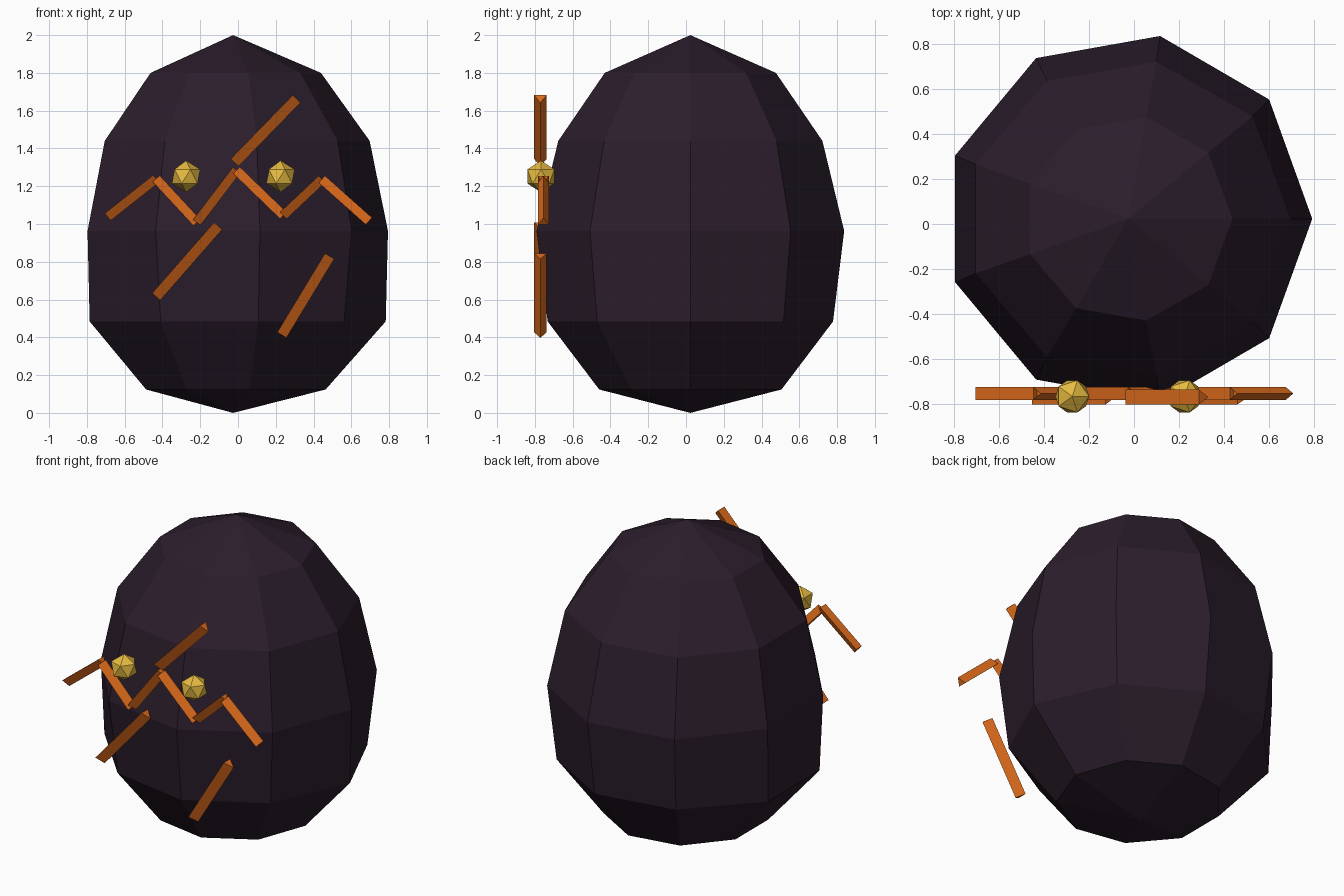
import bpy, bmesh, math
from mathutils import Vector, Matrix

if "Cube" in bpy.data.objects:
    bpy.data.objects.remove(bpy.data.objects["Cube"])


def material(name, rgb):
    m = bpy.data.materials.new(name)
    m.diffuse_color = (*rgb, 1.0)
    m.use_nodes = True
    m.node_tree.nodes["Principled BSDF"].inputs["Base Color"].default_value = m.diffuse_color
    return m


SHELL = material("dark_plum", (0.024, 0.0125, 0.025))
ORANGE = material("burnt_orange", (0.74, 0.15, 0.0115))
GOLD = material("gold", (0.80, 0.50, 0.053))


def finish(bm, name, mat):
    bmesh.ops.recalc_face_normals(bm, faces=bm.faces[:])
    me = bpy.data.meshes.new(name)
    bm.to_mesh(me)
    bm.free()
    me.materials.append(mat)
    ob = bpy.data.objects.new(name, me)
    bpy.context.collection.objects.link(ob)
    return ob


# Egg-shaped shell: nine-sided rings (height, x radius, y radius), pointed at both ends
SIDES = 9
CX, CY = -0.026, 0.023
RINGS = [(0.124, 0.49, 0.49), (0.484, 0.767, 0.767), (0.963, 0.82, 0.827),
         (1.44, 0.723, 0.71), (1.80, 0.465, 0.46)]
bm = bmesh.new()
rings = []
for i, (z, rx, ry) in enumerate(RINGS):
    ring = []
    for k in range(SIDES):
        a = 2 * math.pi * k / SIDES
        # the lower ring bulges at its two flanks
        r = 0.808 if i == 1 and abs(math.cos(a)) > 0.9 else rx
        ring.append(bm.verts.new((CX + r * math.cos(a), CY + ry * math.sin(a), z)))
    rings.append(ring)
bottom = bm.verts.new((CX, CY, 0.0))
top = bm.verts.new((CX, CY, 2.0))
for k in range(SIDES):
    n = (k + 1) % SIDES
    bm.faces.new((bottom, rings[0][n], rings[0][k]))
    bm.faces.new((top, rings[-1][k], rings[-1][n]))
    for lo, hi in zip(rings, rings[1:]):
        bm.faces.new((lo[k], lo[n], hi[n], hi[k]))
finish(bm, "shell", SHELL)


# Three-sided rod between two (x, z) points, its ridge turned towards +x
def rod(name, p, q, y, r):
    if q[1] < p[1]:
        p, q = q, p
    a, b = Vector((p[0], y, p[1])), Vector((q[0], y, q[1]))
    d = (b - a).normalized()
    ridge = Vector((d.z, 0, -d.x))
    side = d.cross(ridge)
    shift = ridge * r * -0.25
    bm = bmesh.new()
    ends = []
    for c in (a, b):
        ends.append([bm.verts.new(c + shift + r * (math.cos(t) * ridge + math.sin(t) * side))
                     for t in (0, 2 * math.pi / 3, 4 * math.pi / 3)])
    bm.faces.new(ends[0])
    bm.faces.new(ends[1])
    for k in range(3):
        n = (k + 1) % 3
        bm.faces.new((ends[0][k], ends[0][n], ends[1][n], ends[1][k]))
    finish(bm, name, ORANGE)


# Zigzag crack across the front
ZIGZAG = [(-0.69, 1.037), (-0.433, 1.24), (-0.218, 1.008), (-0.008, 1.285),
          (0.24, 1.045), (0.444, 1.237), (0.693, 1.015)]
for i, (p, q) in enumerate(zip(ZIGZAG, ZIGZAG[1:])):
    rod(f"zigzag_crack_{i + 1}", p, q, -0.755, 0.033)

# Loose slanted cracks
SLASHES = [((-0.018, 1.325), (0.31, 1.662)), ((-0.433, 0.615), (-0.105, 0.99)),
           ((0.232, 0.412), (0.485, 0.83))]
for i, (p, q) in enumerate(SLASHES):
    rod(f"slanted_crack_{i + 1}", p, q, -0.771, 0.038)

# Faceted eyes
for name, x in (("left_eye", -0.275), ("right_eye", 0.225)):
    bm = bmesh.new()
    bmesh.ops.create_icosphere(bm, subdivisions=1, radius=0.084,
                               matrix=Matrix.Translation((x, -0.768, 1.252)))
    finish(bm, name, GOLD)
